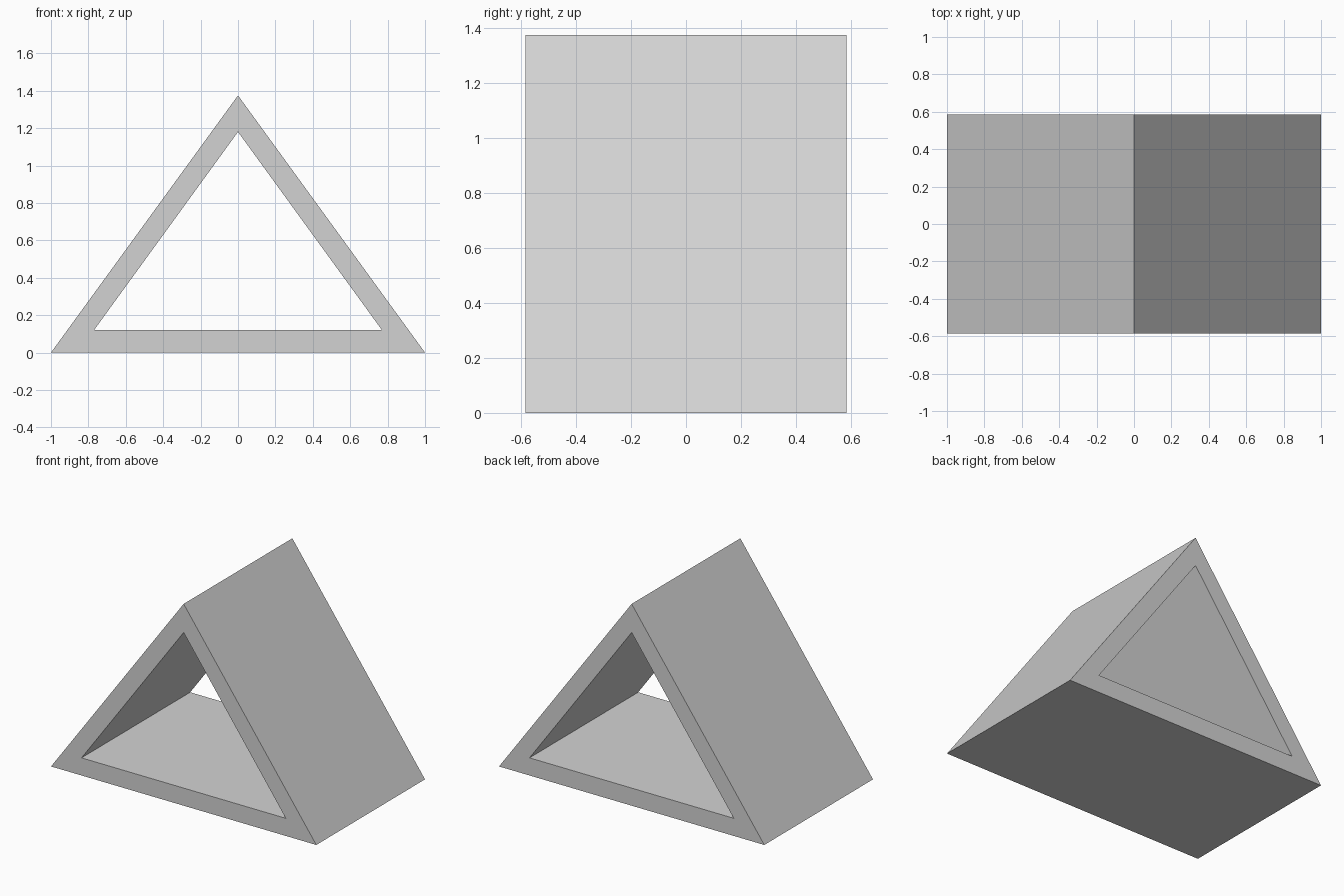
import bpy
import bmesh

cube = bpy.data.objects.get("Cube")
if cube:
    bpy.data.objects.remove(cube, do_unlink=True)

HALF_DEPTH = 0.585

# Single flat grey
grey = bpy.data.materials.new("light grey")
grey.use_nodes = True
color = (0.65, 0.65, 0.65, 1)
grey.diffuse_color = color
grey.node_tree.nodes["Principled BSDF"].inputs["Base Color"].default_value = color

# Outer and inner triangle profiles (x, z)
outer = [(-1, 0), (1, 0), (0, 1.375)]
inner = [(-0.77, 0.12), (0.77, 0.12), (0, 1.18)]

# Open triangular tube: front and back rims joined by outer and inner walls
bm = bmesh.new()


def ring(profile, y):
    return [bm.verts.new((x, y, z)) for x, z in profile]


front_out, front_in = ring(outer, -HALF_DEPTH), ring(inner, -HALF_DEPTH)
back_out, back_in = ring(outer, HALF_DEPTH), ring(inner, HALF_DEPTH)
loops = [front_out, back_out, back_in, front_in]
for a, b in zip(loops, loops[1:] + loops[:1]):
    for i in range(3):
        j = (i + 1) % 3
        bm.faces.new((a[i], a[j], b[j], b[i]))
bmesh.ops.recalc_face_normals(bm, faces=bm.faces)

mesh = bpy.data.meshes.new("triangular_frame")
bm.to_mesh(mesh)
bm.free()
mesh.materials.append(grey)
frame = bpy.data.objects.new("triangular_frame", mesh)
bpy.context.collection.objects.link(frame)
